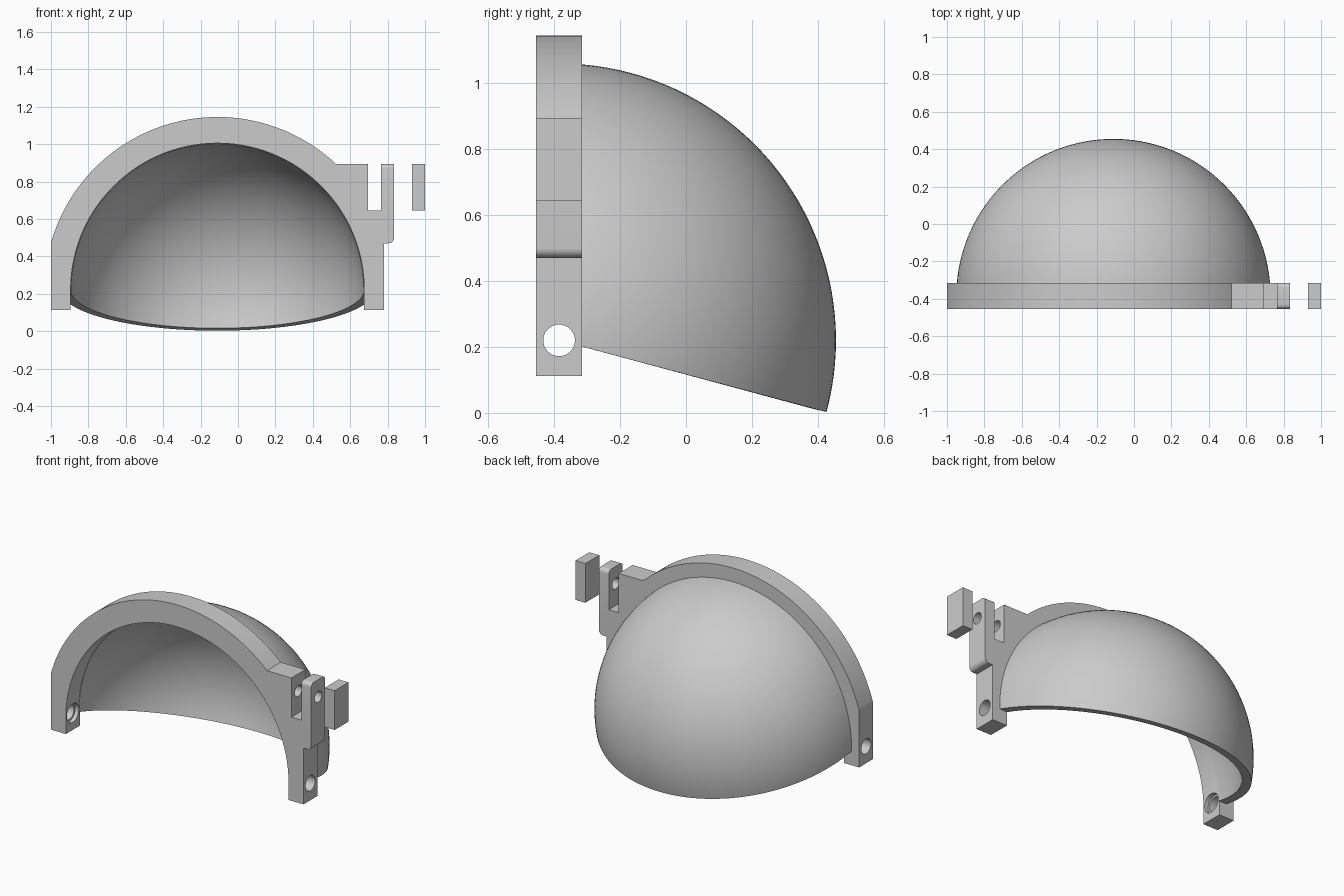
import bpy, bmesh, math
from mathutils import Vector, Matrix

cube = bpy.data.objects.get("Cube")
if cube:
    bpy.data.objects.remove(cube, do_unlink=True)

CENTRE = Vector((-0.11, -0.385, 0.22))
FRONT, BACK = -0.455, -0.315
OPENING, RING, HALF = 0.785, 0.925, 0.89
TOP, SLOT, FOOT = 0.895, 0.645, 0.112

grey = bpy.data.materials.new("plain grey")
grey.use_nodes = True
COLOUR = (0.6, 0.6, 0.6, 1)
grey.diffuse_color = COLOUR
grey.node_tree.nodes["Principled BSDF"].inputs["Base Color"].default_value = COLOUR


def make(name, bm):
    bmesh.ops.recalc_face_normals(bm, faces=bm.faces)
    mesh = bpy.data.meshes.new(name)
    bm.to_mesh(mesh)
    bm.free()
    mesh.materials.append(grey)
    obj = bpy.data.objects.new(name, mesh)
    bpy.context.collection.objects.link(obj)
    return obj


def select(obj):
    bpy.ops.object.select_all(action='DESELECT')
    obj.select_set(True)
    bpy.context.view_layer.objects.active = obj


def smooth(obj):
    select(obj)
    bpy.ops.object.shade_smooth_by_angle(angle=math.radians(30))


def arc(cx, cz, r, start, end, n):
    steps = [start + (end - start) * i / n for i in range(n + 1)]
    return [(cx + r * math.cos(a), cz + r * math.sin(a)) for a in steps]


def extrude_profile(points):
    bm = bmesh.new()
    face = bm.faces.new([bm.verts.new((x, FRONT, z)) for x, z in points])
    out = bmesh.ops.extrude_face_region(bm, geom=[face])
    moved = [v for v in out["geom"] if isinstance(v, bmesh.types.BMVert)]
    bmesh.ops.translate(bm, verts=moved, vec=(0, BACK - FRONT, 0))
    return bm


def drill(obj, radius, x0, x1, z):
    bm = bmesh.new()
    place = Matrix.Translation(((x0 + x1) / 2, CENTRE.y, z)) @ Matrix.Rotation(math.pi / 2, 4, 'Y')
    bmesh.ops.create_cone(bm, cap_ends=True, segments=48, radius1=radius,
                          radius2=radius, depth=x1 - x0, matrix=place)
    cutter = make("hole_cutter", bm)
    cutter.hide_render = True
    mod = obj.modifiers.new("hole", 'BOOLEAN')
    mod.operation, mod.solver, mod.object = 'DIFFERENCE', 'EXACT', cutter
    select(obj)
    bpy.ops.object.modifier_apply(modifier=mod.name)
    bpy.data.objects.remove(cutter, do_unlink=True)


# Arched frame with legs, slot and hinge lug in one outline
cx, cz = CENTRE.x, CENTRE.z
shoulder = math.asin((TOP - cz) / RING)
side = math.acos(-HALF / RING)
outline = [(cx - HALF, FOOT), (cx - OPENING, FOOT)]
outline += arc(cx, cz, OPENING, math.pi, 0, 96)
outline += [(cx + OPENING, FOOT), (cx + HALF, FOOT), (cx + HALF, 0.47)]
outline += arc(0.805, 0.5, 0.03, -math.pi / 2, 0, 8)
outline += [(0.835, TOP), (0.765, TOP), (0.765, SLOT), (0.695, SLOT), (0.695, TOP)]
outline += arc(cx, cz, RING, shoulder, side, 96)
bm = extrude_profile(outline)
lug_edges = [e for e in bm.edges
             if all(v.co.x > 0.76 and v.co.z > TOP - 0.01 for v in e.verts)
             and abs(e.verts[0].co.y - e.verts[1].co.y) < 0.01]
bmesh.ops.bevel(bm, geom=lug_edges, offset=0.025, segments=6, profile=0.5, affect='EDGES')
frame = make("arched_frame", bm)

# Pivot holes with inner recesses, then the hinge pin hole
for s in (-1, 1):
    inner, recess, outer = (cx + s * r for r in (OPENING - 0.05, OPENING + 0.025, HALF + 0.05))
    drill(frame, 0.048, min(inner, outer), max(inner, outer), cz)
    drill(frame, 0.06, min(inner, recess), max(inner, recess), cz)
drill(frame, 0.035, 0.6, 0.9, 0.785)
smooth(frame)

# Loose block beside the lug
block = make("hinge_block", extrude_profile(
    [(0.93, SLOT), (1, SLOT), (1, TOP), (0.93, TOP)]))

# Dome shell cut by the frame plane and a tilted lower plane
bm = bmesh.new()
bmesh.ops.create_uvsphere(bm, u_segments=144, v_segments=72, radius=0.84,
                          matrix=Matrix.Translation(CENTRE) @ Matrix.Rotation(math.pi / 2, 4, 'Y'))
tilt = math.radians(15)
for point, normal in ((Vector((0, BACK - 0.005, 0)), Vector((0, 1, 0))),
                      (CENTRE, Vector((0, math.sin(tilt), math.cos(tilt))))):
    bmesh.ops.bisect_plane(bm, geom=bm.verts[:] + bm.edges[:] + bm.faces[:],
                           plane_co=point, plane_no=normal, clear_inner=True, dist=0.0001)
dome = make("dome_shell", bm)
if dome.data.polygons[0].normal.dot(dome.data.polygons[0].center - CENTRE) < 0:
    dome.data.flip_normals()
shell = dome.modifiers.new("thickness", 'SOLIDIFY')
shell.thickness, shell.offset = 0.055, -1
select(dome)
bpy.ops.object.modifier_apply(modifier=shell.name)
smooth(dome)
